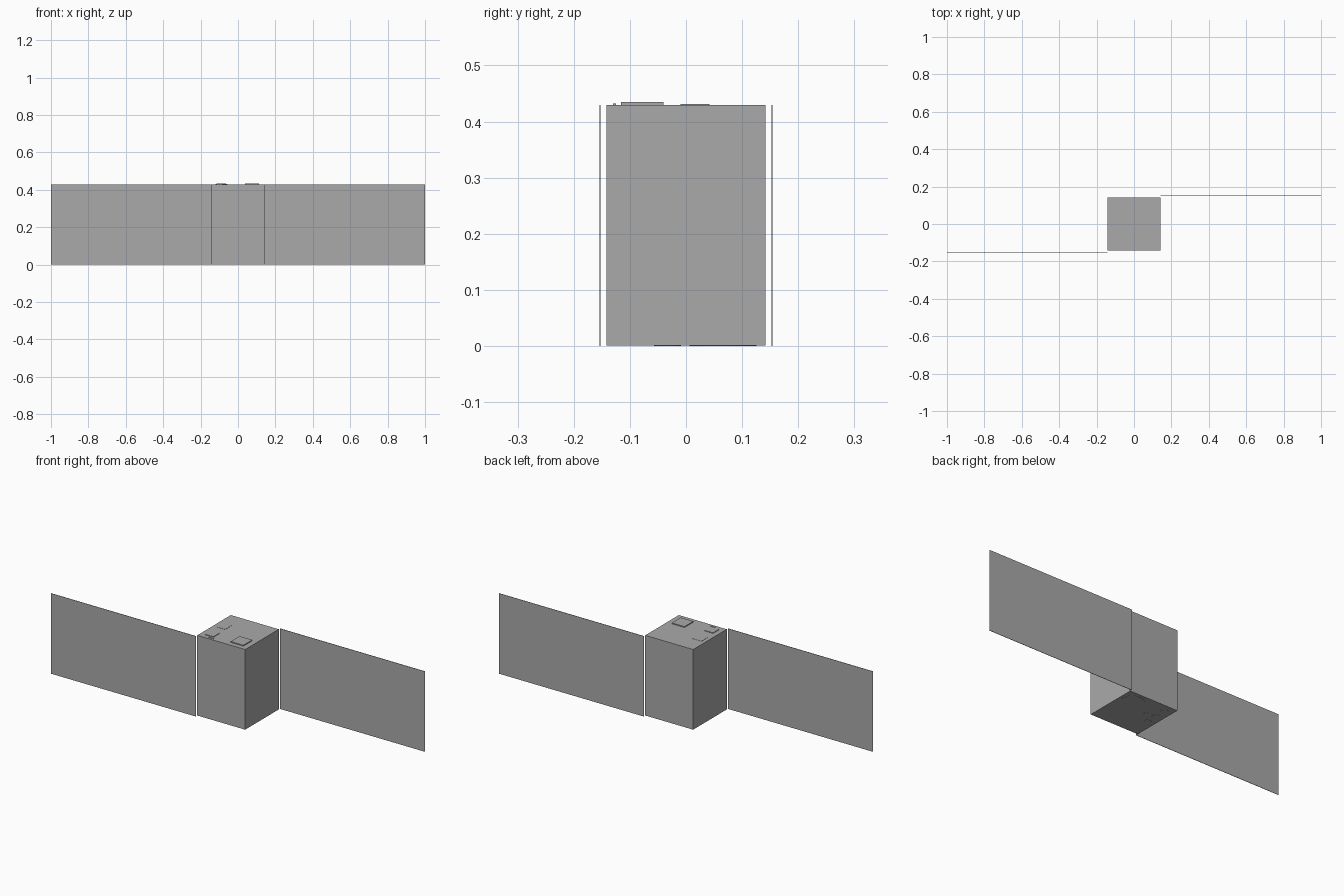
import bpy
import bmesh
from mathutils import Matrix, Vector

default_cube = bpy.data.objects.get("Cube")
if default_cube:
    bpy.data.objects.remove(default_cube, do_unlink=True)

grey = bpy.data.materials.new("satellite grey")
grey.use_nodes = True
colour = (0.4, 0.4, 0.4, 1)
grey.diffuse_color = colour
grey.node_tree.nodes["Principled BSDF"].inputs["Base Color"].default_value = colour

HEIGHT = 0.43
HALF = 0.142


def finish(name, bm):
    mesh = bpy.data.meshes.new(name)
    bm.to_mesh(mesh)
    bm.free()
    mesh.materials.append(grey)
    obj = bpy.data.objects.new(name, mesh)
    bpy.context.collection.objects.link(obj)
    return obj


def box(name, low, high):
    low, high = Vector(low), Vector(high)
    bm = bmesh.new()
    place = Matrix.Translation((low + high) / 2) @ Matrix.Diagonal((high - low).to_4d())
    bmesh.ops.create_cube(bm, size=1, matrix=place)
    return finish(name, bm)


def top_pad(name, x, y, size, thick):
    r = size / 2
    return box(name, (x - r, y - r, HEIGHT), (x + r, y + r, HEIGHT + thick))


def bottom_disc(name, x, y, radius):
    bm = bmesh.new()
    bmesh.ops.create_cone(bm, cap_ends=True, segments=32, radius1=radius, radius2=radius,
                          depth=0.002, matrix=Matrix.Translation((x, y, 0.001)))
    return finish(name, bm)


# Central body
box("body", (-HALF, -HALF, 0.001), (HALF, HALF, HEIGHT))

# Solar panels: one flush with the front, the other with the back
for name, side in (("right_solar_panel", -1), ("left_solar_panel", 1)):
    inner, outer = sorted((side * HALF, side))
    y = side * 0.153
    box(name, (inner, y - 0.001, 0), (outer, y + 0.001, HEIGHT))

# Antenna and sensor pads on the top
top_pad("antenna_pad", 0.075, -0.078, 0.075, 0.005)
top_pad("front_sensor_pad", -0.09, -0.09, 0.05, 0.003)
top_pad("back_sensor_pad", -0.095, 0.016, 0.052, 0.001)
box("sensor_bracket", (-0.085, -0.13, HEIGHT), (-0.055, -0.125, HEIGHT + 0.002))

# Instrument windows on the underside
bottom_disc("main_lens", 0.067, 0.066, 0.06)
bottom_disc("small_lens", -0.052, 0.027, 0.014)
for i, y in enumerate((-0.033, 0.035, 0.092)):
    bottom_disc(f"instrument_window_{i + 1}", -0.107, y, 0.024)
